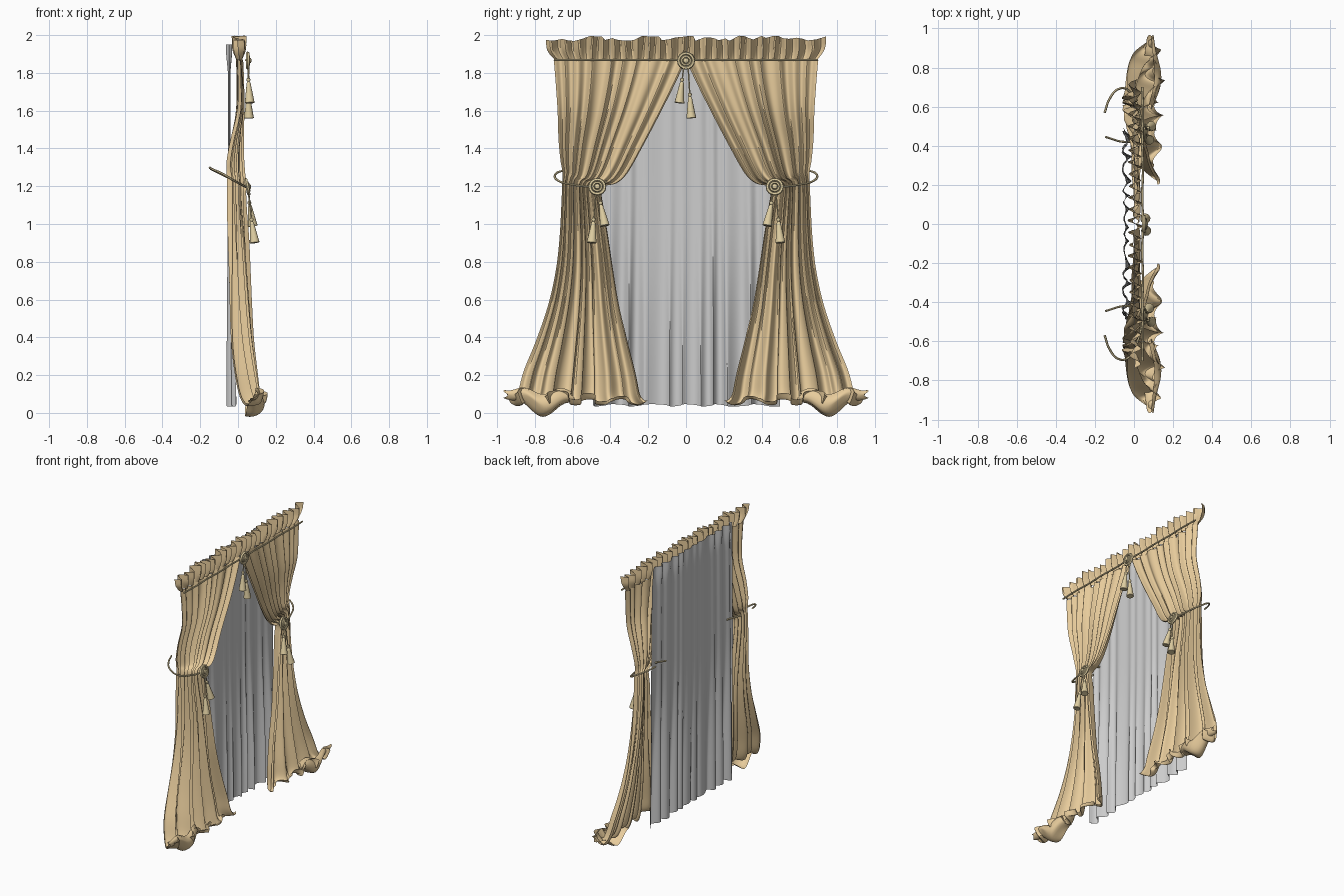
import bpy, bmesh, math, random
from math import sin, cos, pi
from mathutils import Vector, Matrix

if "Cube" in bpy.data.objects:
    bpy.data.objects.remove(bpy.data.objects["Cube"])
random.seed(4)


def material(name, col):
    m = bpy.data.materials.new(name)
    m.diffuse_color = (*col, 1)
    m.use_nodes = True
    m.node_tree.nodes["Principled BSDF"].inputs["Base Color"].default_value = m.diffuse_color
    return m


CLOTH = material("tan_cloth", (0.80, 0.60, 0.33))
TRIM = material("gold_trim", (0.74, 0.62, 0.36))


def finish(name, me, mat=None, mirror=False):
    ob = bpy.data.objects.new(name, me)
    bpy.context.collection.objects.link(ob)
    if mat:
        me.materials.clear()
        me.materials.append(mat)
    if mirror:
        mod = ob.modifiers.new("mirror", 'MIRROR')
        mod.use_axis = (False, True, False)
        mod.use_mirror_merge = False
    bpy.ops.object.select_all(action='DESELECT')
    ob.select_set(True)
    bpy.context.view_layer.objects.active = ob
    bpy.ops.object.shade_smooth_by_angle(angle=math.radians(40))
    return ob


def sheet(name, fn, nu, nv, mat=None, mirror=False):
    """Cloth surface from fn(u, v)."""
    vs = [fn(i / nu, j / nv) for j in range(nv + 1) for i in range(nu + 1)]
    w = nu + 1
    fs = [(j*w + i, (j+1)*w + i, (j+1)*w + i + 1, j*w + i + 1)
          for j in range(nv) for i in range(nu)]
    me = bpy.data.meshes.new(name)
    me.from_pydata(vs, [], fs)
    return finish(name, me, mat, mirror)


def spline(rows, t):
    """Catmull-Rom through rows, t in 0..1."""
    n = len(rows) - 1
    k = min(int(t * n), n - 1)
    f = t * n - k
    p = [rows[max(0, min(n, k + d))] for d in (-1, 0, 1, 2)]
    return [0.5 * (2*b + (c-a)*f + (2*a-5*b+4*c-d)*f*f + (3*b-a-3*c+d)*f**3)
            for a, b, c, d in zip(*p)]


def smooth(a, b, x):
    t = max(0, min(1, (x - a) / (b - a)))
    return t * t * (3 - 2 * t)


# Draped panel: inner (y, z, x), outer (y, z, x), fold depth
ROWS = [
    (0.00, 1.87, .010, 0.700, 1.87, .005, .018),
    (0.05, 1.76, .015, 0.690, 1.75, .008, .018),
    (0.13, 1.60, .015, 0.680, 1.60, .005, .020),
    (0.23, 1.41, .010, 0.675, 1.45, -.030, .022),
    (0.31, 1.27, .015, 0.665, 1.34, -.050, .025),
    (0.37, 1.215, .020, 0.655, 1.28, -.050, .028),
    (0.445, 1.19, .015, 0.655, 1.23, -.045, .030),
    (0.435, 1.08, .015, 0.660, 1.10, -.045, .034),
    (0.41, 0.92, .025, 0.670, 0.92, -.040, .036),
    (0.385, 0.75, .030, 0.690, 0.75, -.035, .038),
    (0.355, 0.57, .035, 0.730, 0.57, -.030, .040),
    (0.31, 0.38, .040, 0.795, 0.38, -.020, .045),
    (0.265, 0.20, .055, 0.860, 0.22, .000, .050),
    (0.245, 0.10, .065, 0.895, 0.09, .030, .052),
    (0.22, 0.06, .080, 0.925, 0.05, .070, .050),
    (0.20, 0.06, .095, 0.955, 0.12, .105, .035),
]


def panel(u, v):
    yi, zi, xi, yo, zo, xo, amp = spline(ROWS, v)
    low = smooth(0.4, 0.8, v)
    ph = 2*pi*9*(u + .018*sin(14*u) + .010*sin(33*u + 1))
    f = sin(ph)*(.75 + .25*sin(9*u + 2))
    f = f*(1 - .45*low) + .5*low*sin(ph*.5 + 1)
    e = u + .012*(.5 + low)*cos(ph)*sin(pi*u)
    y = yi + (yo - yi)*e
    z = zi + (zo - zi)*u + .020*smooth(.8, 1, v)*sin(ph*.5 + 2.4)
    x = xi + (xo - xi)*u + amp*f + .025*low*sin(pi*u)
    return x, y, max(z, 0.012 + .02*u*(1 - u))


sheet("curtain_panels", panel, 130, 75, CLOTH, True)

# Loose corner of the hem turned up in a shallow scoop
def hem_corner(u, v):
    a = -1.9 + 2.9*v
    r = (.045 + .035*sin(pi*u))*(.8 + .2*sin(5*u))
    return (.055 + r*cos(a) + .02*u, .60 + .355*u + .012*sin(9*v),
            .085 + .035*u*u - .03*sin(pi*u) + r*sin(a)*.85 + .018*sin(11*u))


sheet("hem_corners", hem_corner, 24, 10, CLOTH, True)

# Gathered heading above the cord
NP = 23
JIT = [random.uniform(-1, 1) for _ in range(NP*2 + 3)]


def heading(u, v):
    k = u*NP*2
    i = int(k)
    j = JIT[i]*(1 - k + i) + JIT[i+1]*(k - i)
    s = u*2 - 1
    flare = sin(min(1, v*1.5)*pi/2)
    y = s*(.69 + .045*flare*abs(s)**6) + .012*v*j
    amp = .012 + .03*flare*(.75 + .25*j)
    x = .006 + amp*sin(2*pi*NP*u + .7*v*j)
    return x, y, 1.865 + .118*v + .016*v*j


sheet("gathered_heading", heading, NP*8, 8, CLOTH)

# Sheer inner curtain
def sheer(u, v):
    ph = 2*pi*11*(u + .02*sin(11*u) + .012*sin(29*u))
    low = smooth(.35, 1, v)
    head = 1 - smooth(.03, .07, v)
    f = sin(ph)*(.7 + .3*sin(8*u + 1))
    amp = .007 + .019*low + .009*head
    y = (u - .5)*(.95 + .05*v) + .008*low*cos(ph)
    return -.047 + .012*low + amp*f, y, 1.95 - 1.91*v - .006*low*sin(ph*.5)


sheet("sheer_curtain", sheer, 150, 40)


def tube(name, pts, r, mirror=False):
    cu = bpy.data.curves.new(name, 'CURVE')
    cu.dimensions = '3D'
    cu.bevel_depth = r
    cu.bevel_resolution = 1
    cu.resolution_u = 6
    cu.use_fill_caps = True
    sp = cu.splines.new('BEZIER')
    sp.bezier_points.add(len(pts) - 1)
    for b, p in zip(sp.bezier_points, pts):
        b.co = p
        b.handle_left_type = b.handle_right_type = 'AUTO'
    tmp = bpy.data.objects.new("tmp", cu)
    bpy.context.collection.objects.link(tmp)
    me = bpy.data.meshes.new_from_object(tmp.evaluated_get(bpy.context.evaluated_depsgraph_get()))
    bpy.data.objects.remove(tmp)
    return finish(name, me, TRIM, mirror)


def lathe(name, prof, a, b, mirror=False, n=12):
    """Revolve (radius, distance) profile about the axis from a towards b."""
    a, b = Vector(a), Vector(b)
    m = Matrix.Translation(a) @ (b - a).to_track_quat('Z', 'Y').to_matrix().to_4x4()
    vs = [m @ Vector((r*cos(2*pi*k/n), r*sin(2*pi*k/n), d)) for r, d in prof for k in range(n)]
    fs = [(j*n + k, j*n + (k+1) % n, (j+1)*n + (k+1) % n, (j+1)*n + k)
          for j in range(len(prof) - 1) for k in range(n)]
    fs += [tuple(range(n))[::-1], tuple(range(len(vs) - n, len(vs)))]
    me = bpy.data.meshes.new(name)
    me.from_pydata(vs, [], fs)
    return finish(name, me, TRIM, mirror)


ROSETTE = [(.040, 0), (.048, .008), (.044, .018), (.034, .018), (.030, .010),
           (.027, .020), (.019, .022), (.016, .014), (.013, .026), (.004, .030)]
SKIRT = [(.003, 0), (.010, .006), (.011, .014), (.006, .022), (.011, .030),
         (.012, .040), (.026, .135), (.024, .137)]


def tassel(name, start, end, mirror=False):
    s, e = Vector(start), Vector(end)
    head = e + (s - e).normalized()*.137
    tube(name + "_cord", [s, (s + head)/2 + Vector((.004, 0, 0)), head], .004, mirror)
    lathe(name, SKIRT, head, e, mirror)


# Heading cord, centre rosette and tassels
tube("heading_cord", [(.042 + .004*(i % 2), -.70 + .14*i, 1.868) for i in range(11)], .006)
lathe("centre_rosette", ROSETTE, (.042, 0, 1.865), (1, 0, 1.865), n=16)
tassel("centre_tassel_short", (.05, -.01, 1.85), (.062, -.035, 1.64))
tassel("centre_tassel_long", (.05, .01, 1.85), (.058, .028, 1.56))

# Tiebacks
lathe("tie_rosettes", ROSETTE, (.040, .47, 1.195), (1.0, .47, 1.40), True, 16)
tassel("tie_tassel_outer", (.05, .475, 1.18), (.088, .50, .90), True)
tassel("tie_tassel_inner", (.05, .465, 1.18), (.078, .43, .99), True)
tube("tie_cord_outer", [(.045, .48, 1.195), (.025, .58, 1.205), (-.03, .685, 1.235),
                        (-.08, .69, 1.265), (-.125, .64, 1.285), (-.15, .57, 1.298)], .006, True)
tube("tie_cord_inner", [(.045, .46, 1.195), (.01, .43, 1.215), (-.05, .42, 1.245),
                        (-.145, .445, 1.292)], .006, True)
